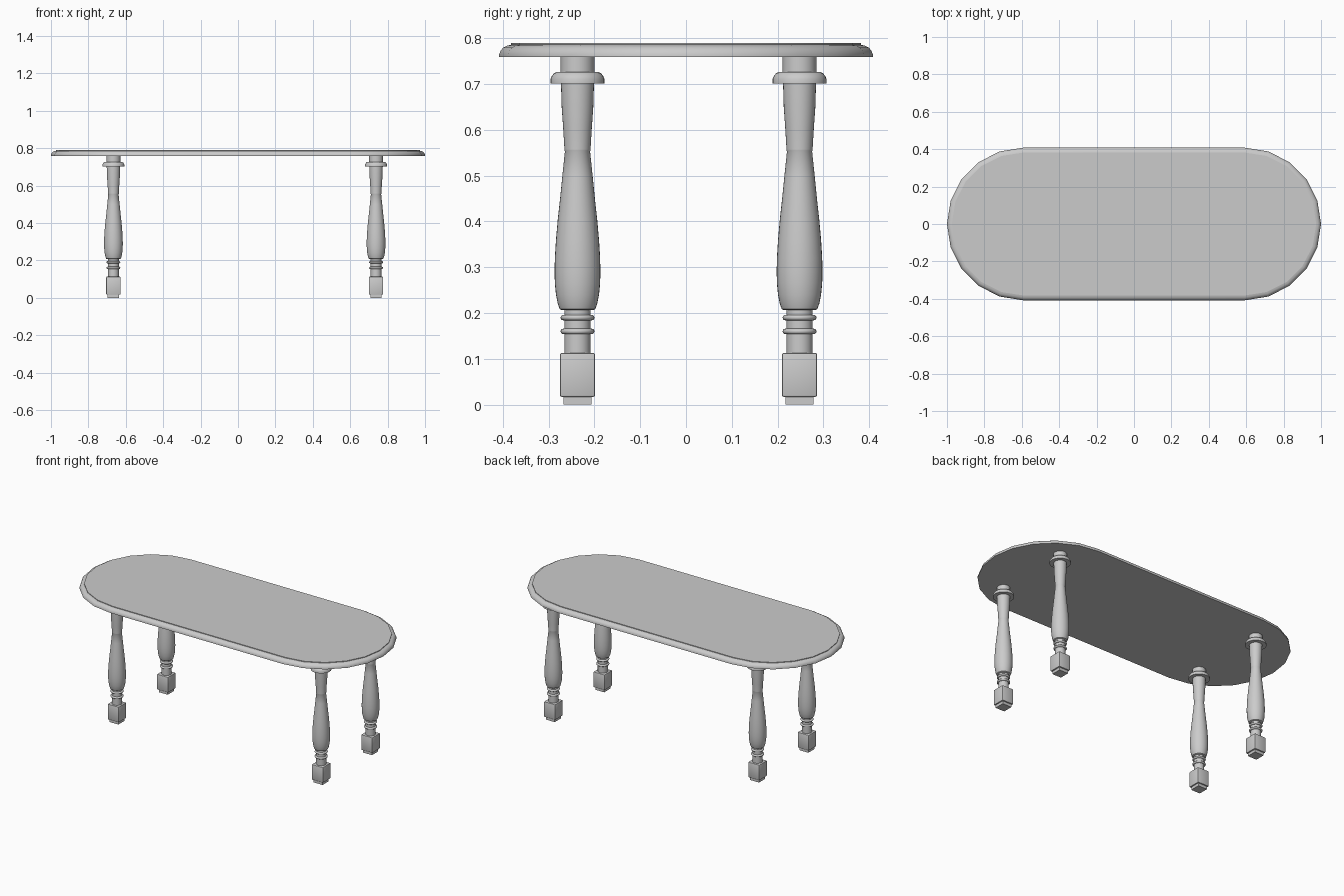
import bpy, bmesh
from math import cos, sin, pi, radians

if "Cube" in bpy.data.objects:
    bpy.data.objects.remove(bpy.data.objects["Cube"])


def finish(name, bm, angle=35):
    bmesh.ops.recalc_face_normals(bm, faces=bm.faces)
    mesh = bpy.data.meshes.new(name)
    bm.to_mesh(mesh)
    bm.free()
    ob = bpy.data.objects.new(name, mesh)
    bpy.context.collection.objects.link(ob)
    bpy.ops.object.select_all(action='DESELECT')
    ob.select_set(True)
    bpy.context.view_layer.objects.active = ob
    bpy.ops.object.shade_smooth_by_angle(angle=radians(angle))
    return ob


def loft(bm, rings):
    """Skin a stack of equal-length closed rings and cap both ends."""
    loops = [[bm.verts.new(p) for p in ring] for ring in rings]
    n = len(loops[0])
    for a, b in zip(loops, loops[1:]):
        for i in range(n):
            j = (i + 1) % n
            bm.faces.new((a[i], a[j], b[j], b[i]))
    bm.faces.new(loops[0][::-1])
    bm.faces.new(loops[-1])


def turned(name, profile, x, y, sides=32):
    bm = bmesh.new()
    loft(bm, [[(x + r * cos(2 * pi * i / sides), y + r * sin(2 * pi * i / sides), z)
               for i in range(sides)] for r, z in profile])
    return finish(name, bm)


def block(name, half, z0, z1, x, y, bevel):
    bm = bmesh.new()
    loft(bm, [[(x + sx * half, y + sy * half, z)
               for sx, sy in ((-1, -1), (1, -1), (1, 1), (-1, 1))] for z in (z0, z1)])
    if bevel:
        bmesh.ops.bevel(bm, geom=bm.edges[:], offset=bevel, segments=2,
                        profile=0.5, affect='EDGES')
    return finish(name, bm)


# Tabletop: stadium outline with a rounded, stepped edge
HALF_WIDTH, STRAIGHT, STEPS = 0.408, 0.592, 10


def stadium(inset, z):
    r = HALF_WIDTH - inset
    ring = []
    for side in (0, 1):
        cx = STRAIGHT * (1 - 2 * side)
        for i in range(STEPS + 1):
            a = -pi / 2 + pi * (side + i / STEPS)
            ring.append((cx + r * cos(a), r * sin(a), z))
    return ring


bm = bmesh.new()
loft(bm, [stadium(i, z) for i, z in (
    (0, 0.759), (0, 0.765), (0.003, 0.773), (0.009, 0.780),
    (0.017, 0.784), (0.026, 0.786), (0.026, 0.790))])
finish("tabletop", bm)

# Turned leg profiles as (radius, height)
vase = [(0.036, 0.207), (0.039, 0.209), (0.043, 0.220), (0.047, 0.240), (0.0495, 0.265),
        (0.050, 0.290), (0.0495, 0.320), (0.047, 0.360), (0.043, 0.405), (0.038, 0.450),
        (0.033, 0.500), (0.0275, 0.553), (0.0285, 0.555), (0.0285, 0.558),
        (0.031, 0.600), (0.0345, 0.650), (0.036, 0.702)]
collar = [(0.059, 0.701), (0.059, 0.711), (0.056, 0.718), (0.051, 0.724), (0.047, 0.726)]

for end, x in (("left", -0.666), ("right", 0.738)):
    for side, y in (("front", -0.237), ("back", 0.248)):
        tag = f"{side}_{end}_leg_"
        # Square foot and block
        block(tag + "foot", 0.0305, 0.0, 0.020, x, y, 0)
        block(tag + "block", 0.0385, 0.017, 0.113, x, y, 0.004)
        # Lower neck with two bead rings
        turned(tag + "lower_neck", [(0.0285, 0.110), (0.0285, 0.210)], x, y)
        for k, z in enumerate((0.160, 0.190)):
            bead = [(0.031 + 0.006 * cos(a), z + 0.006 * sin(a))
                    for a in (-pi / 2 + pi * i / 6 for i in range(7))]
            turned(f"{tag}ring_{k + 1}", bead, x, y)
        # Vase shaped shaft, collar and upper neck
        turned(tag + "shaft", vase, x, y)
        turned(tag + "collar", collar, x, y)
        turned(tag + "upper_neck", [(0.037, 0.724), (0.037, 0.761)], x, y)
